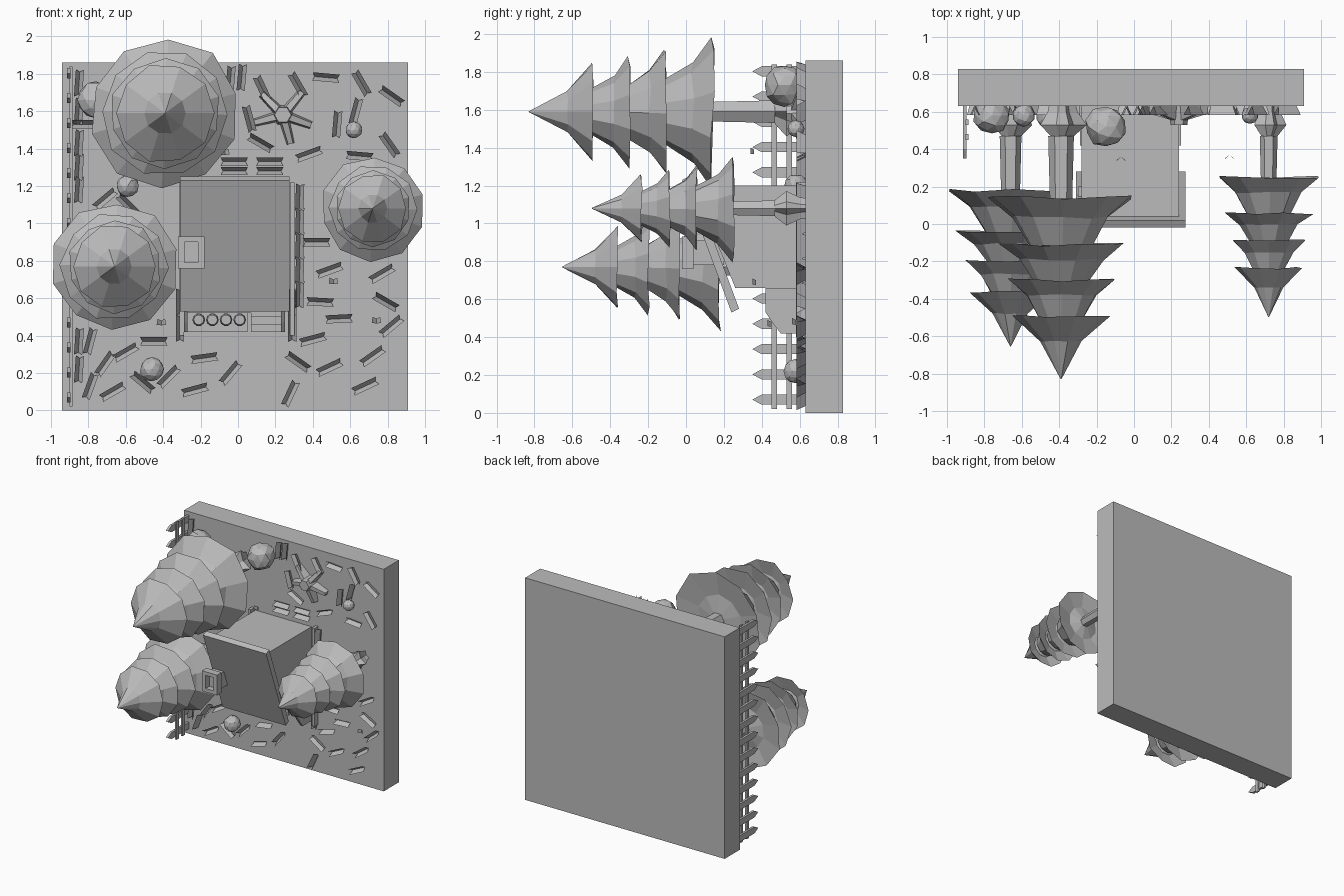
import bpy, bmesh, random
from math import cos, sin, pi, radians
from mathutils import Vector, Matrix

random.seed(4)
cube = bpy.data.objects.get("Cube")
if cube:
    bpy.data.objects.remove(cube, do_unlink=True)

GROUND = 0.63  # the scene grows from this plane towards -y

grey = bpy.data.materials.new("plain grey")
grey.use_nodes = True
grey.diffuse_color = (0.5, 0.5, 0.5, 1)
grey.node_tree.nodes["Principled BSDF"].inputs["Base Color"].default_value = (0.5, 0.5, 0.5, 1)


def finish(name, bm, fix=True):
    if fix:
        bmesh.ops.recalc_face_normals(bm, faces=bm.faces)
    mesh = bpy.data.meshes.new(name)
    bm.to_mesh(mesh)
    bm.free()
    mesh.materials.append(grey)
    obj = bpy.data.objects.new(name, mesh)
    bpy.context.collection.objects.link(obj)
    return obj


def add_box(bm, low, high, turn=None):
    low, high = Vector(low), Vector(high)
    size = Matrix.Diagonal((*(high - low), 1))
    place = Matrix.Translation((low + high) / 2)
    bmesh.ops.create_cube(bm, size=1, matrix=place @ (turn or Matrix()) @ size)


def box(name, low, high, turn=None):
    bm = bmesh.new()
    add_box(bm, low, high, turn)
    return finish(name, bm)


def add_prism(bm, outline, start, end):
    """Extrude a (y, z) outline along x."""
    a = [bm.verts.new((start, y, z)) for y, z in outline]
    b = [bm.verts.new((end, y, z)) for y, z in outline]
    bm.faces.new(a)
    bm.faces.new(b)
    for i in range(len(a)):
        j = (i + 1) % len(a)
        bm.faces.new((a[i], a[j], b[j], b[i]))


def prism(name, outline, start, end):
    bm = bmesh.new()
    add_prism(bm, outline, start, end)
    return finish(name, bm)


def add_lathe(bm, x, z, profile, sides, wobble=0.0, star=1.0, phase=0.0):
    """Turn (radius, y) points round an axis that runs along y."""
    rings = []
    for r, y in profile:
        ring = []
        for i in range(sides):
            a = phase + 2 * pi * i / sides
            rr = r * (star if i % 2 else 1) * random.uniform(1 - wobble, 1 + wobble)
            ring.append(bm.verts.new((x + rr * cos(a), y + r * random.uniform(-wobble, wobble), z + rr * sin(a))))
        rings.append(ring)
    for a, b in zip(rings, rings[1:]):
        for i in range(sides):
            j = (i + 1) % sides
            bm.faces.new((a[i], a[j], b[j], b[i]))
    bm.faces.new(rings[0])
    bm.faces.new(rings[-1])


# Ground slab
box("ground_slab", (-0.94, GROUND, 0), (0.91, 0.83, 1.86))


# Pine trees: four flared tiers on a trunk with spreading roots
def pine(name, x, z, rim, tall, wide):
    bm = bmesh.new()
    tiers = [(0.63, 0.27), (0.44, 0.30), (0.25, 0.345), (0, 0.41)]
    top = rim - 0.97 * tall
    for k, (up, radius) in enumerate(tiers):
        r, y = radius * wide, rim - up * tall
        start = 0.002 if k == 0 else r * 0.42
        mid = (r * (0.42 if k == 0 else 0.66), top + (y - top) * 0.6)
        add_lathe(bm, x, z, [(start, top), mid, (r, y), (r * 0.5, y - 0.03), (0.03, y)],
                  10, wobble=0.03, phase=k * 0.3)
        top = y - 0.01
    finish(name + "_needles", bm)
    bm = bmesh.new()
    w = wide
    add_lathe(bm, x, z, [(0.06 * w, rim - 0.05), (0.07 * w, 0.47)], 6)
    add_lathe(bm, x, z, [(0.07 * w, 0.47), (0.14 * w, 0.53), (0.09 * w, 0.6), (0.08 * w, 0.64)], 10, star=0.6)
    finish(name + "_trunk", bm)


pine("large_pine", -0.39, 1.59, 0.14, 1.0, 0.98)
pine("left_pine", -0.66, 0.77, 0.18, 0.86, 0.83)
pine("right_pine", 0.72, 1.08, 0.25, 0.77, 0.68)

# Cabin with a single sloping roof
prism("cabin_walls", [(0.64, 0.66), (0.26, 0.66), (0.04, 1.2), (0.64, 1.2)], -0.28, 0.24)
prism("cabin_roof", [(0.24, 0.53), (0.28, 0.55), (0.02, 1.25), (-0.02, 1.23)], -0.31, 0.275)

# Chimney with an open flue
bm = bmesh.new()
for low, high in [((-0.32, 0.76), (-0.285, 0.93)), ((-0.215, 0.76), (-0.18, 0.93)),
                  ((-0.285, 0.76), (-0.215, 0.79)), ((-0.285, 0.9), (-0.215, 0.93))]:
    add_box(bm, (low[0], -0.02, low[1]), (high[0], 0.04, high[1]))
add_box(bm, (-0.3, 0.03, 0.78), (-0.2, 0.2, 0.91))
finish("chimney", bm)

# Porch: deck, side board, steps and a row of barrels
box("porch_deck", (-0.29, 0.54, 0.52), (0.25, 0.64, 0.66))
side = [(0.64, 0.42), (0.5, 0.42), (0.46, 0.47), (0.42, 0.53), (0.42, 0.66), (0.64, 0.66)]
for x in (-0.29, 0.23):
    prism("porch_side", side, x, x + 0.02)
for k in range(3):
    box("porch_step", (0.07, 0.6 - 0.03 * k, 0.42 + 0.04 * k), (0.23, 0.64, 0.46 + 0.04 * k))
box("porch_bench", (-0.27, 0.59, 0.42), (0.05, 0.64, 0.53))
for k in range(4):
    bm = bmesh.new()
    add_lathe(bm, -0.21 + 0.073 * k, 0.485, [(0.027, 0.5), (0.034, 0.55), (0.03, 0.62)], 10)
    finish("barrel", bm)
for x in (-0.3, 0.29):
    box("foundation_beam", (x - 0.012, 0.58, 0.4), (x + 0.012, 0.64, 1.22))

# Picket fence
bm = bmesh.new()
for k in range(14):
    z = 0.07 + 0.1333 * k
    tip = [(0.64, z - 0.027), (0.4, z - 0.027), (0.35, z), (0.4, z + 0.027), (0.64, z + 0.027)]
    add_prism(bm, tip, -0.915, -0.895)
for y in (0.45, 0.53):
    add_box(bm, (-0.9, y, 0.02), (-0.885, y + 0.03, 1.84))
finish("picket_fence", bm)


# Rocks
def rock(x, y, z, size, rough):
    bm = bmesh.new()
    bmesh.ops.create_icosphere(bm, subdivisions=2 if rough < 0.1 else 1, radius=size)
    for v in bm.verts:
        v.co *= random.uniform(1 - rough, 1 + rough)
    bmesh.ops.translate(bm, verts=bm.verts, vec=(x, y, z))
    finish("rock", bm)


rock(-0.15, 0.52, 1.73, 0.11, 0.09)
rock(-0.76, 0.58, 1.66, 0.1, 0.08)
rock(-0.46, 0.58, 0.22, 0.065, 0.06)
rock(-0.59, 0.58, 1.2, 0.06, 0.06)
rock(0.62, 0.58, 1.5, 0.045, 0.02)

# Stump with five blunt roots
bm = bmesh.new()
add_lathe(bm, 0.24, 1.58, [(0.045, 0.53), (0.06, 0.64)], 6)
for angle in (50, 135, 195, 285, 340):
    c, s = cos(radians(angle)), sin(radians(angle))
    along, across = Vector((c, 0, s)), Vector((-s, 0, c))
    centre = Vector((0.24, 0, 1.58))
    ends = []
    for reach, half, y in ((0.02, 0.03, 0.55), (0.16, 0.022, 0.59)):
        p = centre + along * reach
        ends.append([bm.verts.new(p + across * w + Vector((0, h, 0)))
                     for w, h in ((-half, 0.64), (-half * 0.6, y), (half * 0.6, y), (half, 0.64))])
    bm.faces.new(ends[0])
    bm.faces.new(ends[1])
    for i in range(4):
        j = (i + 1) % 4
        bm.faces.new((ends[0][i], ends[0][j], ends[1][j], ends[1][i]))
finish("stump", bm)

# Grass tufts: open V-shaped blades, (x, z) in hundredths and the turn in degrees
tufts = [(47, 178, -5), (66, 175, -60), (82, 168, -35), (53, 153, 85), (81, 142, -55), (63, 160, 75),
         (65, 136, -5), (38, 137, 20), (32, 174, -60), (6, 156, -75), (13, 172, -65), (12, 143, -30),
         (42, 90, 0), (49, 75, 20), (77, 73, 30), (44, 58, -3), (54, 49, 3), (79, 58, -30), (82, 45, 40),
         (40, 38, 15), (32, 26, -35), (49, 23, 25), (72, 29, 35), (68, 13, 25), (28, 9, 65),
         (-18, 28, 8), (-4, 20, 50), (-23, 11, 15), (-67, 10, 30), (-79, 13, 70), (-37, 18, 45),
         (-51, 15, -40), (-60, 31, 30), (-71, 25, 55), (-45, 37, 0), (-79, 37, 75), (-82, 153, 0),
         (-71, 113, 40), (-59, 110, -45), (2, 178, 85), (-4, 177, 85)]
tufts += [(x, z, 0) for x in (-2, 17) for z in (128, 133)]
tufts += [(33, z, 88) for z in range(62, 125, 13)]
tufts += [(x, z, 90) for x in (-31, 29) for z in (44, 58)]
tufts += [(-85, z, 86) for z in (22, 37, 118, 130, 143, 160, 175)]
bm = bmesh.new()
for x, z, turn in tufts:
    a = radians(turn)
    along, across = Vector((cos(a), 0, sin(a))), Vector((-sin(a), 0, cos(a)))
    spot = Vector((x / 100, 0, z / 100))

    def point(u, v, y):
        return bm.verts.new(spot + along * u + across * v + Vector((0, y, 0)))

    for edge in (-0.022, 0.022):
        bm.faces.new([point(-0.06, 0, GROUND), point(0.06, 0, GROUND),
                      point(0.073, edge, 0.582), point(-0.073, edge, 0.582)])
finish("grass_tufts", bm, fix=False)

# Butterflies: two raised wings each
bm = bmesh.new()
for x, y, z in ((0.51, 0.37, 0.69), (-0.07, 0.36, 1.38), (-0.41, 0.45, 0.47), (0.74, 0.58, 0.48)):
    for s in (-1, 1):
        bm.faces.new([bm.verts.new((x + s * u, y - v, z + w))
                      for u, v, w in ((0, 0, -0.015), (0.025, 0.02, -0.012), (0.02, 0.02, 0.02), (0, 0, 0.01))])
finish("butterflies", bm, fix=False)
